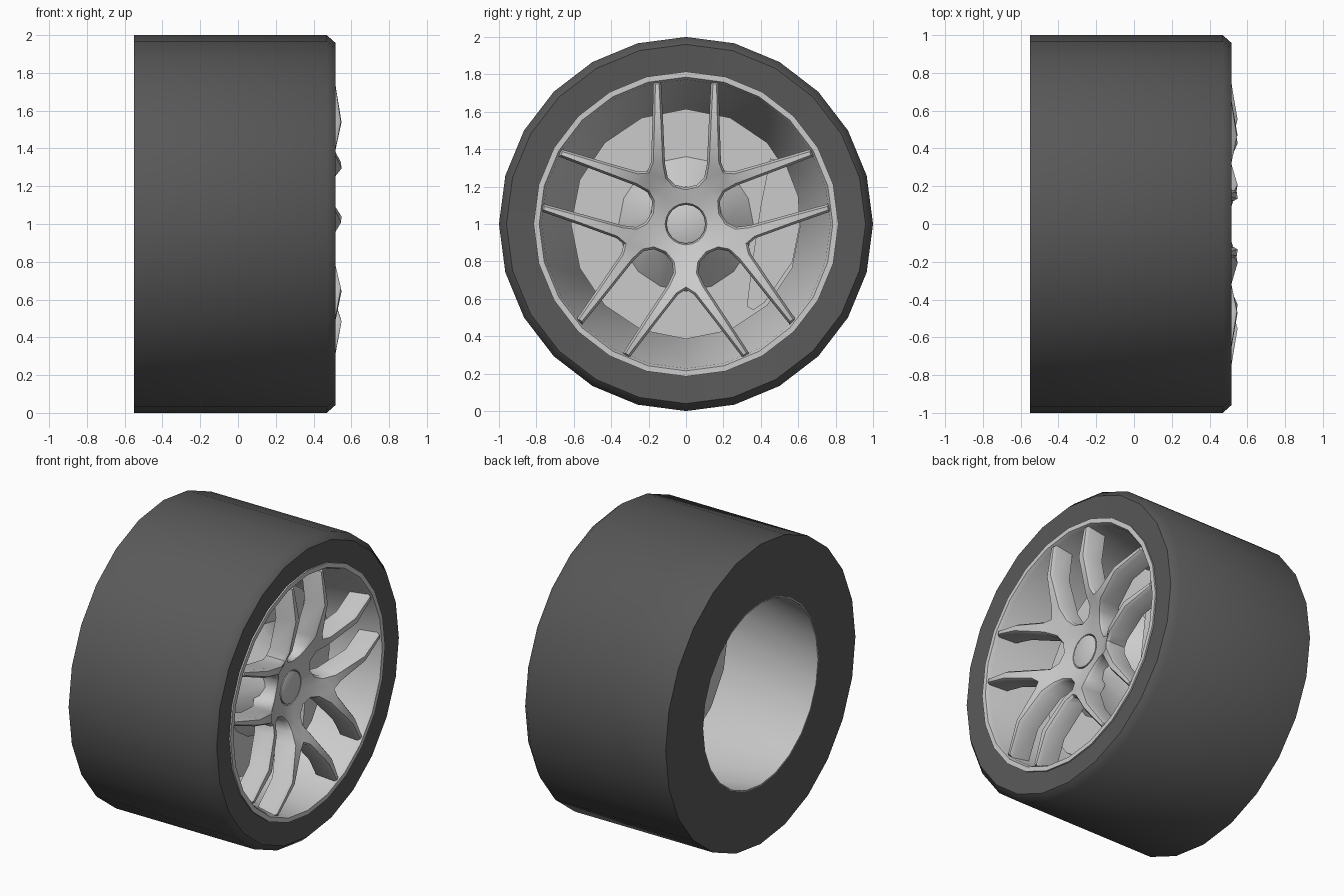
import bpy, bmesh
from math import sin, cos, pi, radians, hypot

if "Cube" in bpy.data.objects:
    bpy.data.objects.remove(bpy.data.objects["Cube"])

CZ = 1.0  # axle height; the axle runs along x


def finish(name, bm, angle=35, mat=None):
    bmesh.ops.recalc_face_normals(bm, faces=bm.faces)
    me = bpy.data.meshes.new(name)
    bm.to_mesh(me)
    bm.free()
    ob = bpy.data.objects.new(name, me)
    bpy.context.collection.objects.link(ob)
    if mat:
        me.materials.append(mat)
    bpy.ops.object.select_all(action='DESELECT')
    ob.select_set(True)
    bpy.context.view_layer.objects.active = ob
    bpy.ops.object.shade_smooth_by_angle(angle=radians(angle))
    return ob


def lathe(name, profile, sides=24, closed=False, angle=35, mat=None):
    """Revolve (x, radius) points around the axle."""
    bm = bmesh.new()
    rings = [[bm.verts.new((x, r * sin(2 * pi * i / sides), CZ + r * cos(2 * pi * i / sides)))
              for i in range(sides)] for x, r in profile]
    pairs = list(zip(rings, rings[1:]))
    if closed:
        pairs.append((rings[-1], rings[0]))
    else:
        for ring, (x, r) in ((rings[0], profile[0]), (rings[-1], profile[-1])):
            if r < 0.2:
                bm.faces.new(ring)
    for a, b in pairs:
        for i in range(sides):
            j = (i + 1) % sides
            bm.faces.new((a[i], a[j], b[j], b[i]))
    return finish(name, bm, angle, mat)


rubber = bpy.data.materials.new("rubber")
rubber.diffuse_color = (0.1, 0.1, 0.1, 1)
rubber.use_nodes = True
rubber.node_tree.nodes["Principled BSDF"].inputs["Base Color"].default_value = rubber.diffuse_color

# Tire and tapered rim barrel as one closed section each
lathe("tire", [(-.55, .61), (-.55, 1), (.47, 1), (.515, .96), (.505, .81)],
      closed=True, angle=50, mat=rubber)
lathe("rim_barrel", [(-.55, .605), (.49, .772), (.515, .785), (.515, .815), (.49, .815), (-.55, .612)],
      closed=True)

# Brake disc with conical hat, and the hub cap
lathe("brake_disc", [(.12, .15), (.12, .615), (.17, .615), (.17, .36), (.33, .2), (.33, .1)], sides=16)
lathe("hub_cap", [(.2, .105), (.39, .105), (.395, .095)], sides=16)

# Brake caliper: side outline extruded along the axle
outline = [(.45, .35), (.53, .33), (.6, .15), (.61, 0), (.57, -.2), (.42, -.42),
           (.36, -.46), (.325, -.44), (.355, -.2), (.4, .1)]
bm = bmesh.new()
face = bm.faces.new([bm.verts.new((.1, y, CZ + z)) for y, z in outline])
ext = bmesh.ops.extrude_face_region(bm, geom=[face], use_keep_orig=True)
bmesh.ops.translate(bm, vec=(.15, 0, 0),
                    verts=[v for v in ext['geom'] if isinstance(v, bmesh.types.BMVert)])
finish("brake_caliper", bm)

# Dished front height of the spokes by radius
DISH = [(0, .375), (.1, .385), (.2, .41), (.27, .44), (.36, .5), (.54, .55), (.8, .508)]


def dish(r):
    for (r0, x0), (r1, x1) in zip(DISH, DISH[1:]):
        if r <= r1:
            return x0 + (x1 - x0) * (r - r0) / (r1 - r0)
    return DISH[-1][1]


# Half sector of the spokes: (distance along window axis, sideways distance)
a36 = radians(36)
half = [(.195, 0), (.21, .06), (.25, .098), (.32, .112), (.54, .122), (.76, .133),      # window edge
        (.1, 0), (.1 * cos(a36 / 2), .1 * sin(a36 / 2)), (.1 * cos(a36), .1 * sin(a36)),  # hub edge
        (.22 * cos(a36), .22 * sin(a36)), (.35 * cos(a36), .35 * sin(a36)),               # arm axis
        (.33, .187), (.54, .18), (.76, .175)]                                            # fork edge
quads = [(0, 1, 7, 6), (1, 9, 8, 7), (1, 2, 9), (2, 10, 9), (2, 3, 11, 10),
         (3, 4, 12, 11), (4, 5, 13, 12)]

bm = bmesh.new()
for k in range(5):
    d = radians(90 + 72 * k)
    for side in (1, -1):
        vs = []
        for w, s in half:
            s *= side
            vs.append(bm.verts.new((dish(hypot(w, s)), w * cos(d) - s * sin(d),
                                    CZ + w * sin(d) + s * cos(d))))
        for q in quads:
            bm.faces.new([vs[i] for i in (q if side > 0 else q[::-1])])
bmesh.ops.remove_doubles(bm, verts=bm.verts, dist=.001)
bmesh.ops.recalc_face_normals(bm, faces=bm.faces)
# Chamfer the outline, then give the spokes depth
bmesh.ops.inset_region(bm, faces=bm.faces[:], thickness=.012, use_boundary=True, use_even_offset=True)
for v in bm.verts:
    if v.is_boundary:
        v.co.x -= .02
ext = bmesh.ops.extrude_face_region(bm, geom=bm.faces[:], use_keep_orig=True)
bmesh.ops.translate(bm, vec=(-.12, 0, 0),
                    verts=[v for v in ext['geom'] if isinstance(v, bmesh.types.BMVert)])
finish("spokes", bm)
